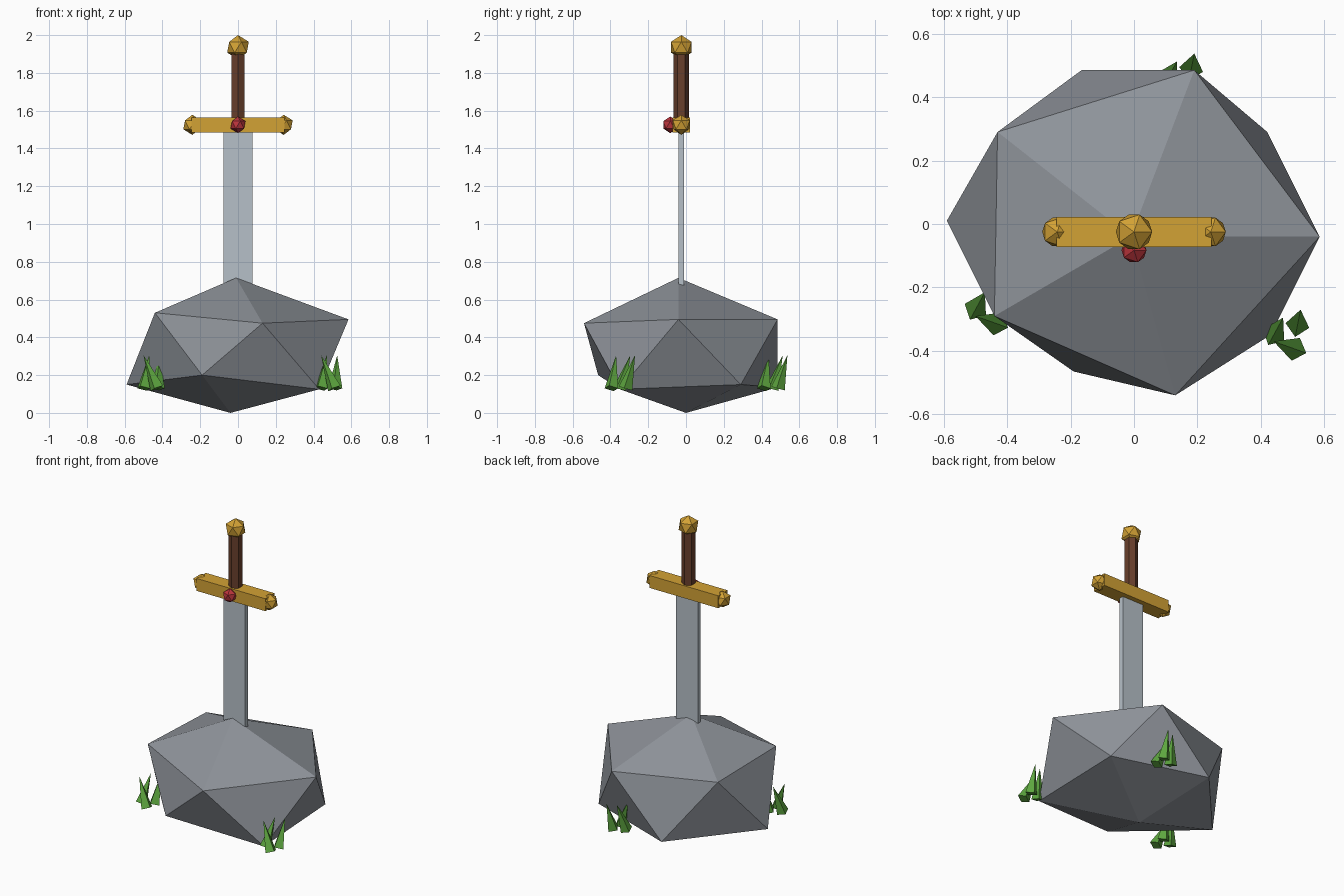
import bpy, bmesh
from mathutils import Vector, Matrix

cube = bpy.data.objects.get("Cube")
if cube:
    bpy.data.objects.remove(cube, do_unlink=True)


def material(name, r, g, b):
    mat = bpy.data.materials.new(name)
    mat.use_nodes = True
    mat.diffuse_color = (r, g, b, 1)
    mat.node_tree.nodes["Principled BSDF"].inputs["Base Color"].default_value = (r, g, b, 1)
    return mat


stone = material("grey stone", 0.27, 0.29, 0.32)
steel = material("pale steel", 0.47, 0.53, 0.58)
gold = material("gold", 0.65, 0.36, 0.035)
leather = material("brown leather", 0.14, 0.05, 0.025)
ruby = material("red gem", 0.5, 0.035, 0.045)
green = material("grass green", 0.11, 0.38, 0.05)


def finish(name, bm, mat):
    bmesh.ops.recalc_face_normals(bm, faces=bm.faces)
    mesh = bpy.data.meshes.new(name)
    bm.to_mesh(mesh)
    bm.free()
    mesh.materials.append(mat)
    obj = bpy.data.objects.new(name, mesh)
    bpy.context.collection.objects.link(obj)
    return obj


def box(name, center, size, mat):
    bm = bmesh.new()
    bmesh.ops.create_cube(bm, size=1, matrix=Matrix.Translation(center) @ Matrix.Diagonal((*size, 1)))
    return finish(name, bm, mat)


def ball(name, center, radius, mat):
    bm = bmesh.new()
    bmesh.ops.create_icosphere(bm, subdivisions=1, radius=radius, matrix=Matrix.Translation(center))
    return finish(name, bm, mat)


def cone(name, base, tip, sides, r1, r2, mat):
    base, tip = Vector(base), Vector(tip)
    axis = tip - base
    turn = axis.to_track_quat('Z', 'Y').to_matrix().to_4x4()
    bm = bmesh.new()
    bmesh.ops.create_cone(bm, cap_ends=True, segments=sides, radius1=r1, radius2=r2, depth=axis.length,
                          matrix=Matrix.Translation((base + tip) / 2) @ turn)
    return finish(name, bm, mat)


# Boulder: two staggered uneven rings between a top and a bottom point
upper = [(0.585, -0.04, 0.495), (0.19, 0.485, 0.495), (-0.43, 0.29, 0.515),
         (-0.44, -0.29, 0.53), (0.13, -0.54, 0.475)]
lower = [(0.42, 0.29, 0.15), (-0.165, 0.485, 0.135), (-0.59, 0.01, 0.15),
         (-0.19, -0.465, 0.2), (0.43, -0.35, 0.125)]
bm = bmesh.new()
up = [bm.verts.new(p) for p in upper]
low = [bm.verts.new(p) for p in lower]
top = bm.verts.new((-0.01, -0.04, 0.715))
bottom = bm.verts.new((-0.04, 0, 0))
for i in range(5):
    j = (i + 1) % 5
    bm.faces.new((top, up[i], up[j]))
    bm.faces.new((up[i], low[i], up[j]))
    bm.faces.new((up[j], low[i], low[j]))
    bm.faces.new((bottom, low[j], low[i]))
finish("boulder", bm, stone)

# Sword
Y = -0.025
box("blade", (0, Y, 0.95), (0.154, 0.03, 1.1), steel)
box("guard", (0, Y, 1.525), (0.49, 0.094, 0.08), gold)
for side, x in (("left", 0.242), ("right", -0.242)):
    ball(side + "_guard_knob", (x, Y, 1.525), 0.053, gold)
cone("grip", (0, Y, 1.55), (0, Y, 1.91), 6, 0.04, 0.04, leather)
ball("pommel", (0, Y, 1.936), 0.064, gold)
ball("guard_gem", (0, -0.083, 1.525), 0.044, ruby)

# Grass tufts: three leaning spikes each, given as base and tip offsets
spikes = [((-0.04, 0), (-0.01, 0.055)), ((0.03, -0.045), (-0.04, -0.02)), ((0.035, 0.03), (0.045, 0.08))]
tufts = {"front_right": (-0.46, -0.27), "front_left": (0.48, -0.35), "back": (0.145, 0.457)}
for place, (cx, cy) in tufts.items():
    for n, ((bx, by), (tx, ty)) in enumerate(spikes, 1):
        cone(f"{place}_grass_{n}", (cx + bx, cy + by, 0.13), (cx + tx, cy + ty, 0.305),
             4, 0.038, 0, green)
